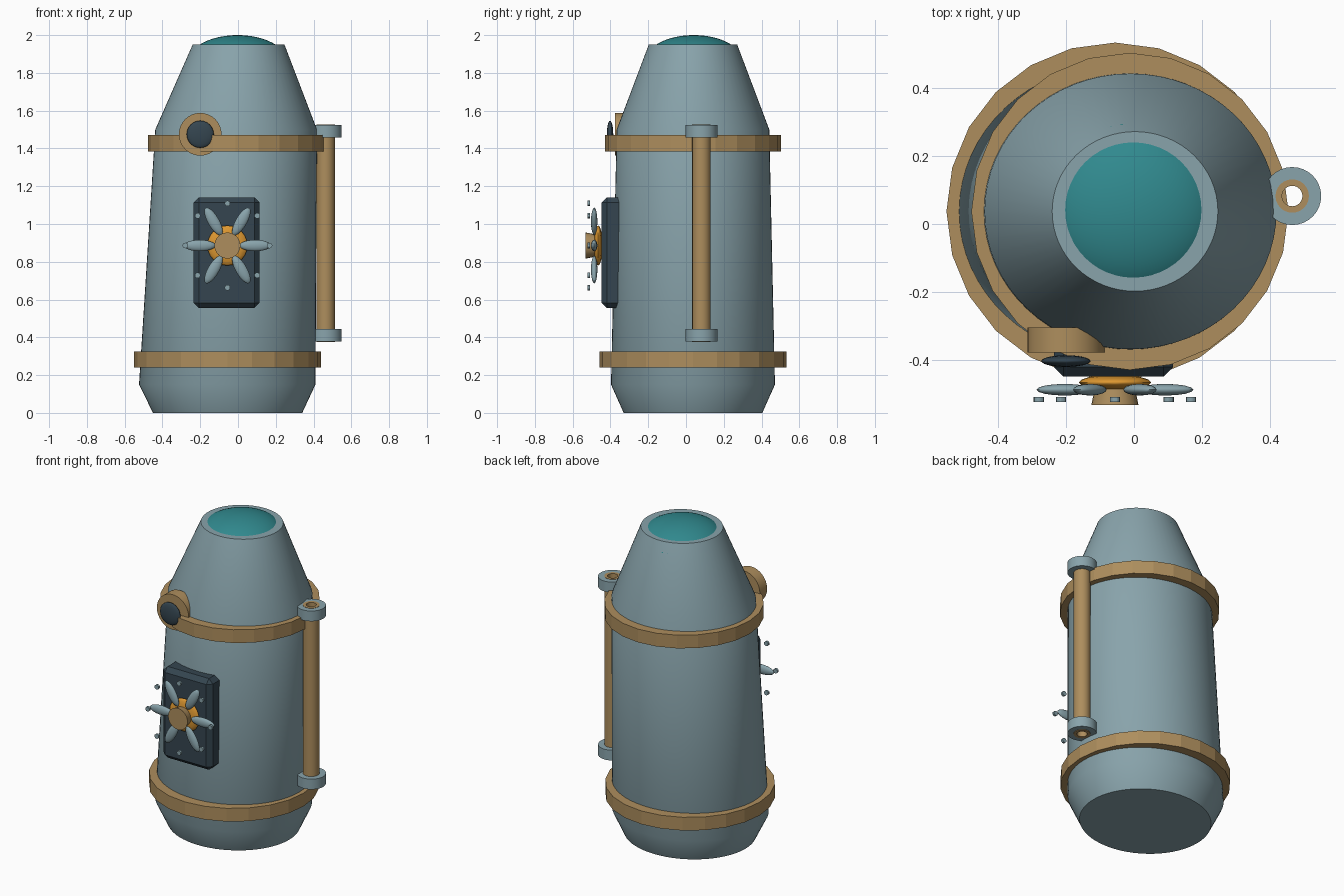
import bpy, bmesh, math
from mathutils import Matrix, Vector

if "Cube" in bpy.data.objects:
    bpy.data.objects.remove(bpy.data.objects["Cube"], do_unlink=True)


def material(name, rgb):
    m = bpy.data.materials.new(name)
    m.use_nodes = True
    m.diffuse_color = (*rgb, 1)
    m.node_tree.nodes["Principled BSDF"].inputs["Base Color"].default_value = (*rgb, 1)
    return m


steel = material("blue grey steel", (0.25, 0.37, 0.41))
brass = material("aged brass", (0.42, 0.27, 0.11))
teal = material("teal glass", (0.03, 0.25, 0.27))
dark = material("dark slate", (0.035, 0.06, 0.08))
orange = material("orange", (0.72, 0.31, 0.03))

FRONT = Matrix.Rotation(math.pi / 2, 4, "X")  # turns local +z to -y


def finish(name, bm, mat, smooth=30):
    bmesh.ops.recalc_face_normals(bm, faces=bm.faces)
    mesh = bpy.data.meshes.new(name)
    bm.to_mesh(mesh)
    bm.free()
    mesh.materials.append(mat)
    ob = bpy.data.objects.new(name, mesh)
    bpy.context.collection.objects.link(ob)
    if smooth:
        bpy.ops.object.select_all(action="DESELECT")
        ob.select_set(True)
        bpy.context.view_layer.objects.active = ob
        bpy.ops.object.shade_smooth_by_angle(angle=math.radians(smooth))
    return ob


def loft(name, rings, mat, segs, matrix=Matrix(), closed=False, smooth=30):
    """Skin elliptical rings (z, centre x, radius x, radius y)."""
    bm = bmesh.new()
    loops = []
    for z, cx, rx, ry in rings:
        angles = [math.tau * i / segs for i in range(segs)]
        loops.append([bm.verts.new((cx + rx * math.cos(a), ry * math.sin(a), z)) for a in angles])
    pairs = list(zip(loops, loops[1:]))
    if closed:
        pairs.append((loops[-1], loops[0]))
    else:
        bm.faces.new(loops[0])
        bm.faces.new(loops[-1])
    for low, high in pairs:
        for i in range(segs):
            j = (i + 1) % segs
            bm.faces.new((low[i], low[j], high[j], high[i]))
    bm.transform(matrix)
    return finish(name, bm, mat, smooth)


def tube(name, at, outer, inner, z0, z1, mat, segs, smooth=30):
    rings = [(z, 0, r, r) for r, z in ((outer, z0), (outer, z1), (inner, z1), (inner, z0))]
    return loft(name, rings, mat, segs, Matrix.Translation((*at, 0)), True, smooth)


def disc(name, at, depth, r_back, r_front, mat, segs):
    """Cylinder facing forward, its back centre at the given point."""
    rings = [(0, 0, r_back, r_back), (depth, 0, r_front, r_front)]
    return loft(name, rings, mat, segs, Matrix.Translation(at) @ FRONT)


def ellipsoid(name, at, radii, mat, turn=0, segs=24, rows=12):
    bm = bmesh.new()
    bmesh.ops.create_uvsphere(bm, u_segments=segs, v_segments=rows, radius=1)
    bm.transform(Matrix.Translation(at) @ Matrix.Rotation(turn, 4, "Y")
                 @ Matrix.Diagonal((*radii, 1)))
    return finish(name, bm, mat, 60)


# Leaning, slightly oval hull
CY = 0.037
hull = [(0, -0.055, 0.395, 0.367), (0.15, -0.057, 0.467, 0.434),
        (1.5, -0.010, 0.428, 0.404), (1.95, 0.003, 0.243, 0.234)]
loft("hull", hull, steel, 64, Matrix.Translation((0, CY, 0)))
ellipsoid("top_dome", (-0.002, 0.041, 1.8615), (0.26, 0.258, 0.1385), teal, segs=48, rows=32)

# Hoops around the hull
tube("lower_hoop", (-0.055, CY), 0.495, 0.40, 0.24, 0.325, brass, 24, 0)
tube("upper_hoop", (-0.012, CY), 0.465, 0.39, 1.385, 1.47, brass, 24, 0)

# Side pipe with end collars
PIPE = (0.464, 0.082)
tube("side_pipe", PIPE, 0.049, 0.03, 0.374, 1.526, brass, 24)
for label, z in (("lower", 0.378), ("upper", 1.458)):
    tube(label + "_pipe_collar", PIPE, 0.085, 0.047, z, z + 0.066, steel, 32)

# Porthole
disc("porthole_rim", (-0.2, -0.303, 1.475), 0.074, 0.113, 0.113, brass, 32)
ellipsoid("porthole_lens", (-0.2, -0.402, 1.475), (0.072, 0.017, 0.072), dark)

# Chamfered front panel
bm = bmesh.new()
bmesh.ops.create_cube(bm, size=1)
bm.transform(Matrix.Translation((-0.06, -0.347, 0.848)) @ Matrix.Diagonal((0.35, 0.2, 0.586, 1)))
bmesh.ops.bevel(bm, geom=list(bm.edges), offset=0.028, segments=1, affect="EDGES")
finish("front_panel", bm, dark, 0)

# Valve flower on the panel
hub = Vector((-0.056, 0, 0.886))
ellipsoid("valve_boss", hub + Vector((0, -0.465, 0)), (0.106, 0.023, 0.106), orange, segs=16)
disc("valve_hub", hub + Vector((0, -0.46, 0)), 0.071, 0.055, 0.069, brass, 24)
for i in range(6):
    a = math.tau * i / 6
    spot = hub + Vector((0.147 * math.cos(a), -0.486, 0.147 * math.sin(a)))
    ellipsoid(f"valve_petal_{i + 1}", spot, (0.083, 0.017, 0.03), steel, -a, 16)
for i in range(8):
    a = math.tau * i / 8
    spot = hub + Vector((0.223 * math.cos(a), -0.508, 0.223 * math.sin(a)))
    disc(f"valve_bolt_{i + 1}", spot, 0.014, 0.015, 0.015, steel, 12)
